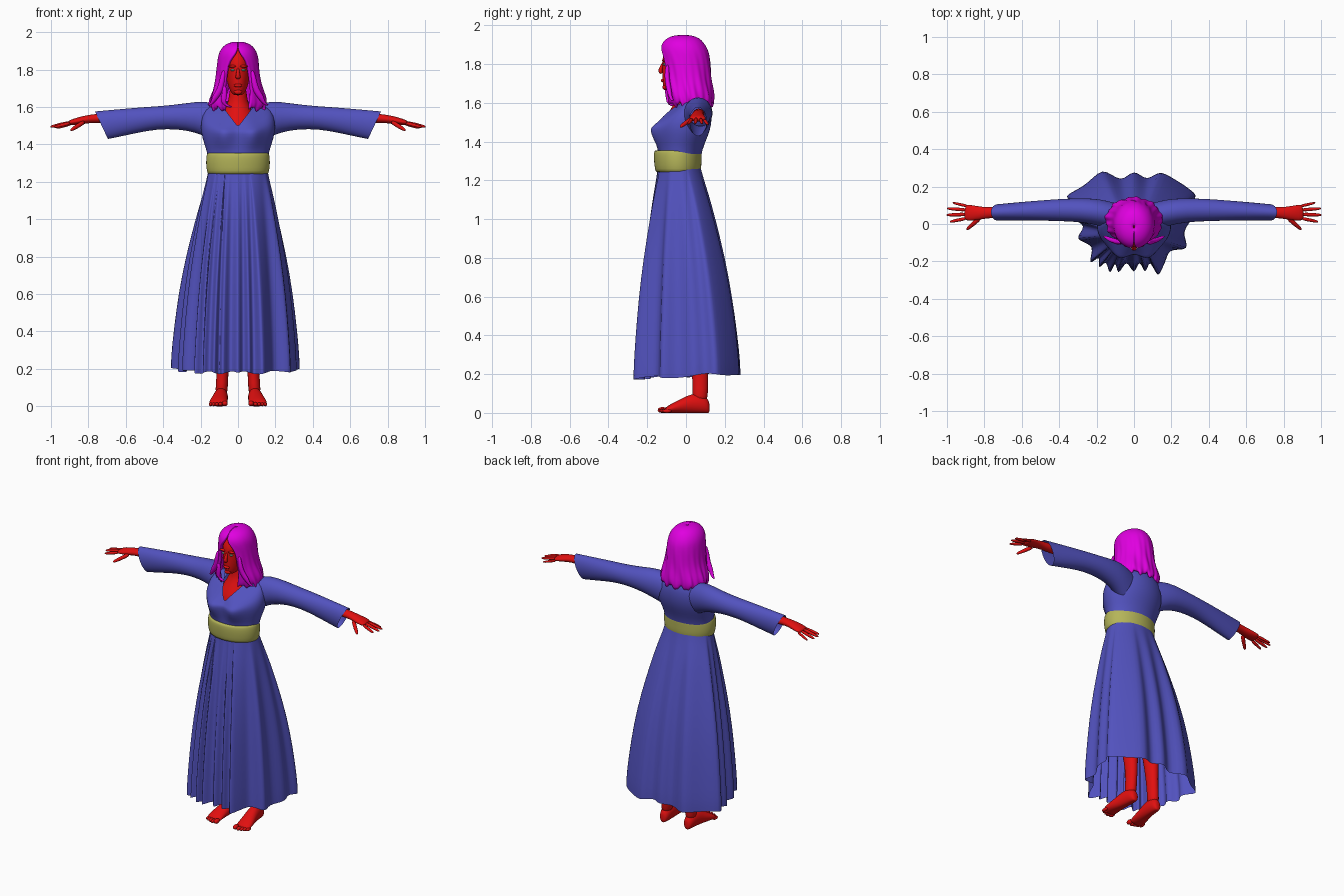
import bpy, bmesh, math
from mathutils import Vector

TAU = 2 * math.pi


def material(name, rgb):
    m = bpy.data.materials.new(name)
    m.diffuse_color = (*rgb, 1)
    return m


SKIN = material("skin", (0.75, 0.005, 0.005))
CLOTH = material("dress_cloth", (0.085, 0.085, 0.52))
HAIR = material("hair", (0.75, 0.0, 0.75))
SASH = material("sash", (0.46, 0.46, 0.1))
EYE = material("eye", (0.2, 0.55, 0.4))


def finish(name, bm, mat, mirror=False, subsurf=1, thick=0):
    bmesh.ops.recalc_face_normals(bm, faces=bm.faces)
    me = bpy.data.meshes.new(name)
    bm.to_mesh(me)
    bm.free()
    me.materials.append(mat)
    me.shade_smooth()
    ob = bpy.data.objects.new(name, me)
    bpy.context.collection.objects.link(ob)
    if thick:
        s = ob.modifiers.new("Solidify", 'SOLIDIFY')
        s.thickness, s.offset = thick, -1
    if mirror:
        ob.modifiers.new("Mirror", 'MIRROR').use_mirror_merge = False
    if subsurf:
        sub = ob.modifiers.new("Subsurf", 'SUBSURF')
        sub.levels = sub.render_levels = subsurf
    return ob


def loft(name, rings, mat, caps=(True, True), closed=True, **kw):
    bm = bmesh.new()
    vs = [[bm.verts.new(p) for p in r] for r in rings]
    n = len(vs[0])
    for a, b in zip(vs, vs[1:]):
        for i in range(n if closed else n - 1):
            j = (i + 1) % n
            bm.faces.new((a[i], a[j], b[j], b[i]))
    for use, r in zip(caps, (vs[0], vs[-1])):
        if use:
            bm.faces.new(r)
    return finish(name, bm, mat, **kw)


def oval(z, rx, yf, yb, n=32, dip=0):
    # horizontal ring, angle 0 at the front (-y); dip lowers its front
    return [(rx * math.sin(a), (yf + yb) / 2 - (yb - yf) / 2 * math.cos(a),
             z - dip * max(0, math.cos(a))) for a in (TAU * i / n for i in range(n))]


def tube(name, path, mat, n=10, **kw):
    # path entries: x, y, z, side radius, up radius
    pts = [Vector(p[:3]) for p in path]
    rings = []
    for i, p in enumerate(path):
        d = (pts[min(i + 1, len(pts) - 1)] - pts[max(i - 1, 0)]).normalized()
        up = Vector((0, 1, 0)) if abs(d.z) > 0.7 else Vector((0, 0, 1))
        side = d.cross(up).normalized()
        up = side.cross(d)
        rings.append([pts[i] + side * p[3] * math.cos(TAU * k / n) + up * p[4] * math.sin(TAU * k / n)
                      for k in range(n)])
    return loft(name, rings, mat, **kw)


def ball(name, loc, size, mat, mirror=False):
    bm = bmesh.new()
    bmesh.ops.create_uvsphere(bm, u_segments=16, v_segments=10, radius=1)
    for v in bm.verts:
        v.co = Vector(loc) + Vector(c * s for c, s in zip(v.co, size))
    return finish(name, bm, mat, mirror, 0)


# Skirt: oval waist blending into a pleated hem outline
hem = [(0, -.265), (.03, -.2), (.06, -.265), (.085, -.2), (.13, -.285), (.165, -.21), (.19, -.14),
       (.29, -.135), (.265, -.04), (.32, .04), (.30, .1), (.34, .155), (.27, .21), (.145, .285),
       (.07, .24), (0, .285), (-.07, .235), (-.17, .295), (-.27, .205), (-.375, .15), (-.3, .08),
       (-.33, .03), (-.265, -.01), (-.31, -.08), (-.22, -.12), (-.24, -.215), (-.185, -.175),
       (-.19, -.24), (-.15, -.2), (-.13, -.27), (-.1, -.205), (-.085, -.27), (-.04, -.2)]
dense = []
for p, q in zip(hem, hem[1:] + hem[:1]):
    dense += [p, ((p[0] + q[0]) / 2, (p[1] + q[1]) / 2)]
rings = []
for z, f in ((1.27, 0), (1.22, .06), (1.12, .22), (1, .38), (.8, .62), (.6, .8), (.4, .92), (.25, .99), (.19, .99)):
    ring = []
    for i, (x, y) in enumerate(dense):
        a = math.atan2(x, -y)
        wx, wy = .157 * math.sin(a), -.035 - .11 * math.cos(a)
        ring.append((wx + (x - wx) * f, wy + (y - wy) * f, z + (.008 * math.sin(i * .7) + .05 * y) * f ** 3))
    rings.append(ring)
loft("skirt", rings, CLOTH, caps=(False, False))

# Bodice with bust and V neckline
rings = [oval(z, rx, yf, yb, 48, d) for z, rx, yf, yb, d in (
    (1.25, .157, -.145, .075, 0), (1.31, .16, -.145, .075, 0), (1.36, .165, -.145, .085, 0),
    (1.41, .183, -.152, .105, 0), (1.46, .197, -.16, .125, 0), (1.52, .2, -.157, .135, .045),
    (1.59, .18, -.15, .13, .108))]
neck = []
for i in range(48):
    s, c = math.sin(TAU * i / 48), math.cos(TAU * i / 48)
    if c > 0:
        neck.append((.1 * s, -.14 + .16 * abs(s) ** 1.5, 1.625 - .13 * (1 - abs(s))))
    else:
        neck.append((.1 * s, .02 - .08 * c, 1.63))
rings.append(neck)
rings = [[(x, y - (.045 * math.exp(-((abs(x) - .08) / .05) ** 2 - ((z - 1.445) / .05) ** 2) if y < 0 else 0), z)
          for x, y, z in r] for r in rings]
loft("bodice", rings, CLOTH, caps=(False, False))

# Flared sleeves: top x, top z, bottom x, bottom z, front y, back y
rings = []
for xt, zt, xb, zb, y0, y1 in (
        (.08, 1.61, .14, 1.42, -.03, .115), (.18, 1.635, .19, 1.45, -.01, .135), (.28, 1.62, .27, 1.475, .01, .138),
        (.4, 1.606, .38, 1.484, .015, .135), (.5, 1.6, .48, 1.474, .018, .127),
        (.62, 1.59, .59, 1.45, .018, .118), (.765, 1.577, .695, 1.428, .018, .106)):
    ring = []
    for i in range(24):
        a = TAU * i / 24
        t = (1 - math.cos(a)) / 2
        ring.append((xt + (xb - xt) * t, (y0 + y1) / 2 + (y1 - y0) / 2 * math.sin(a), zt + (zb - zt) * t))
    rings.append(ring)
loft("sleeve", rings, CLOTH, caps=(False, False), mirror=True)

# Sash around the waist
loft("sash", [oval(z, rx, yf, yb, 48) for z, rx, yf, yb in (
    (1.245, .15, -.14, .065), (1.238, .163, -.158, .075), (1.28, .17, -.163, .08), (1.31, .171, -.166, .08),
    (1.345, .168, -.166, .082), (1.357, .162, -.16, .078), (1.35, .15, -.14, .07))], SASH, caps=(False, False))

# Neck, upper chest and head
loft("neck_and_chest", [oval(*r) for r in (
    (1.42, .12, -.13, .06), (1.5, .11, -.122, .07), (1.56, .085, -.085, .08), (1.61, .06, -.05, .07),
    (1.65, .047, -.045, .06), (1.72, .045, -.045, .06))], SKIN)
loft("head", [oval(*r) for r in (
    (1.662, .02, -.1, -.06), (1.675, .036, -.115, -.02), (1.705, .051, -.122, .05), (1.75, .062, -.123, .08),
    (1.8, .068, -.122, .09), (1.85, .068, -.122, .09), (1.9, .05, -.09, .07), (1.92, .02, -.04, .03))], SKIN)
tube("nose", [(0, -.113, 1.815, .006, .006), (0, -.126, 1.785, .009, .009), (0, -.136, 1.762, .015, .013),
              (0, -.124, 1.75, .012, .008)], SKIN)
ball("lips", (0, -.121, 1.715), (.023, .009, .009), SKIN)
ball("chin", (0, -.108, 1.68), (.022, .014, .014), SKIN)
ball("brow", (.03, -.113, 1.818), (.024, .011, .007), SKIN, True)
ball("eye", (.028, -.111, 1.798), (.012, .009, .006), EYE, True)

# Hair shell: z, half width, front y, back y, half opening angle around the face
rings = []
for z, rx, yf, yb, gap in (
        (1.951, .003, -.02, -.01, 0), (1.948, .035, -.06, .03, 0), (1.935, .068, -.098, .068, 0),
        (1.91, .092, -.124, .092, 2), (1.88, .105, -.133, .11, 9), (1.85, .11, -.133, .12, 24),
        (1.8, .114, -.127, .126, 32), (1.74, .12, -.125, .13, 33), (1.7, .13, -.122, .134, 32),
        (1.66, .145, -.117, .14, 29), (1.62, .155, -.11, .145, 26), (1.585, .148, -.1, .14, 24)):
    ring, low = [], max(0, (1.9 - z) / .32)
    for i in range(81):
        a = math.radians(gap) + (TAU - 2 * math.radians(gap)) * i / 80
        k = 1 + low * (.04 * math.sin(9 * a + 30 * z) + .03 * math.sin(21 * a + 12 * z))
        ring.append((rx * k * math.sin(a), (yf + yb) / 2 - (yb - yf) / 2 * k * math.cos(a),
                     z + low ** 6 * (.014 * math.sin(13 * a) + .01 * math.sin(29 * a))))
    rings.append(ring)
loft("hair", rings, HAIR, caps=(False, False), closed=False, thick=.02)
tube("front_lock", [(.075, -.095, 1.8, .01, .01), (.085, -.1, 1.74, .016, .014), (.095, -.092, 1.69, .018, .014),
                    (.125, -.085, 1.65, .018, .014), (.14, -.075, 1.615, .012, .01), (.165, -.065, 1.61, .002, .002)],
     HAIR, mirror=True)
tube("inner_lock", [(-.075, -.1, 1.72, .01, .01), (-.068, -.098, 1.67, .016, .012), (-.085, -.095, 1.63, .018, .012),
                    (-.06, -.092, 1.605, .012, .01), (-.03, -.09, 1.6, .002, .002)], HAIR)

# Hands: forearm with palm, then five fingers
tube("palm", [(.55, .07, 1.545, .032, .032), (.74, .062, 1.54, .03, .026), (.79, .06, 1.537, .03, .022),
              (.83, .058, 1.53, .037, .022), (.88, .06, 1.52, .044, .017), (.908, .062, 1.514, .042, .012)],
     SKIN, n=16, mirror=True)
for name, base, tip, r in (
        ("thumb", (.82, .035, 1.522), (.895, -.03, 1.475), .012), ("index_finger", (.895, .03, 1.515), (.985, .012, 1.492), .0095),
        ("middle_finger", (.895, .052, 1.518), (1.003, .048, 1.494), .01),
        ("ring_finger", (.895, .075, 1.516), (1.0, .083, 1.493), .0095),
        ("little_finger", (.885, .094, 1.512), (.97, .114, 1.487), .008)):
    b, t = Vector(base), Vector(tip)
    tube(name, [(*b.lerp(t, f), r * s, r * s) for f, s in ((0, 1), (.4, 1.05), (.75, .9), (.95, .65), (1, .25))],
         SKIN, mirror=True)

# Legs and feet
tube("leg", [(.095, -.01, .98, .085, .085), (.09, .0, .75, .07, .075), (.085, .03, .5, .05, .055),
             (.082, .065, .36, .045, .055), (.08, .072, .22, .031, .043), (.086, .075, .12, .033, .04),
             (.09, .07, .05, .034, .042)], SKIN, n=16, mirror=True)
rings = []
for y, x, w, h in ((.122, .088, .014, .05), (.112, .088, .028, .075), (.08, .089, .036, .1), (.03, .092, .039, .1),
                   (-.01, .097, .042, .08), (-.06, .104, .048, .056), (-.095, .106, .049, .036), (-.112, .104, .044, .022)):
    rings.append([(x + w * math.cos(TAU * i / 20), y, max(0, h * (.48 + .52 * math.sin(TAU * i / 20))))
                  for i in range(20)])
loft("foot", rings, SKIN, mirror=True)
for i, (x, y, r) in enumerate(((.07, -.122, .015), (.094, -.122, .011), (.113, -.116, .0105),
                               (.13, -.108, .01), (.146, -.098, .01))):
    ball("toe_%d" % (i + 1), (x, y, r), (r, .024, r), SKIN, True)
